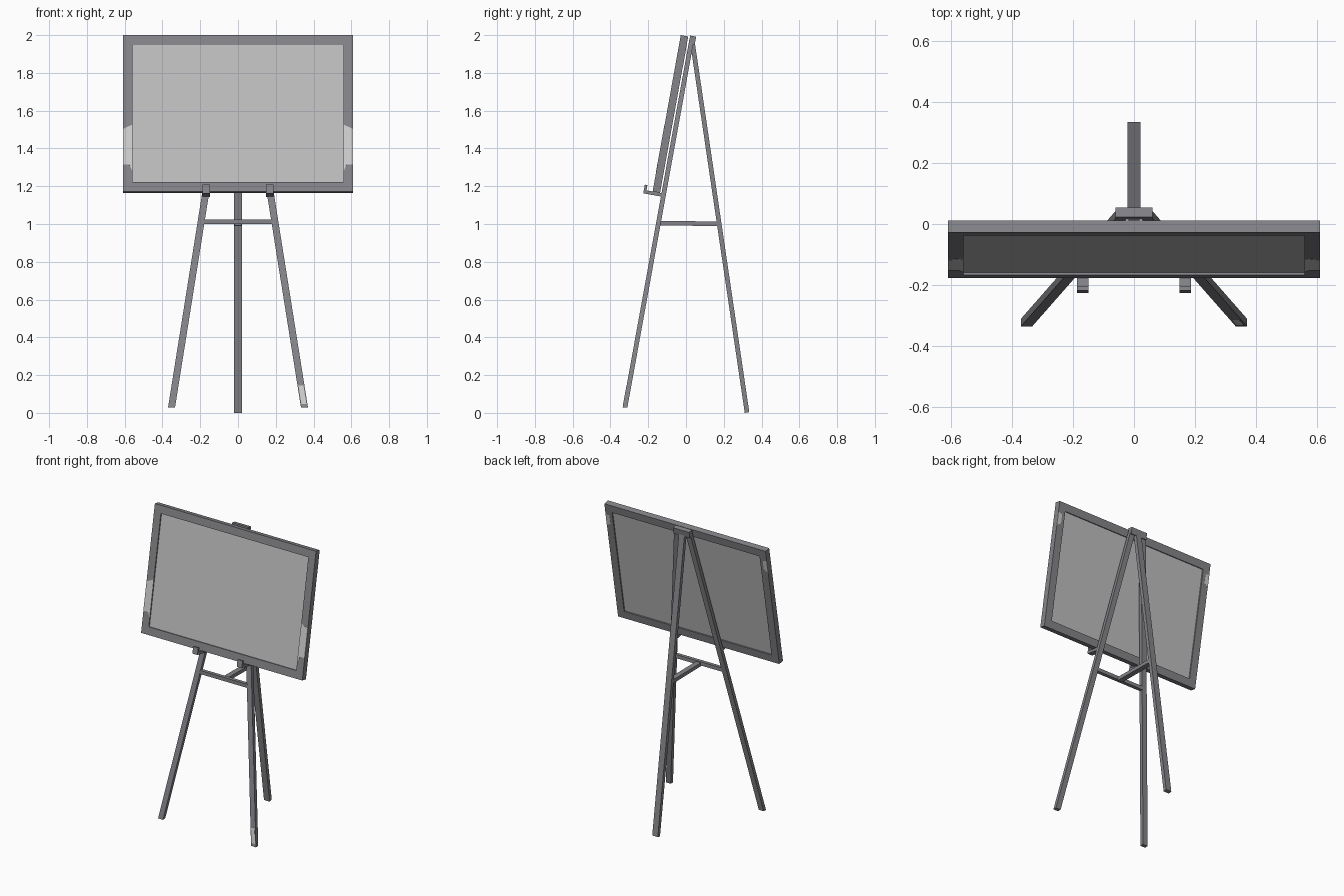
import bpy, bmesh, math
from mathutils import Matrix, Vector

if "Cube" in bpy.data.objects:
    bpy.data.objects.remove(bpy.data.objects["Cube"])


def material(name, rgb):
    m = bpy.data.materials.new(name)
    m.diffuse_color = (*rgb, 1)
    m.use_nodes = True
    m.node_tree.nodes["Principled BSDF"].inputs["Base Color"].default_value = m.diffuse_color
    return m


GREY = material("dark grey wood", (0.235, 0.23, 0.25))
PANEL = material("light grey panel", (0.52, 0.52, 0.52))
WORN = material("worn pale grey", (0.62, 0.62, 0.63))


def prism(name, ring_a, ring_b, mat, matrix=Matrix()):
    """Solid between two matching polygons."""
    bm = bmesh.new()
    a = [bm.verts.new(p) for p in ring_a]
    b = [bm.verts.new(p) for p in ring_b]
    bm.faces.new(a)
    bm.faces.new(b)
    n = len(a)
    for i in range(n):
        j = (i + 1) % n
        bm.faces.new((a[i], a[j], b[j], b[i]))
    bmesh.ops.recalc_face_normals(bm, faces=bm.faces)
    me = bpy.data.meshes.new(name)
    bm.to_mesh(me)
    bm.free()
    me.materials.append(mat)
    ob = bpy.data.objects.new(name, me)
    ob.matrix_world = matrix
    bpy.context.collection.objects.link(ob)
    return ob


def box(name, lo, hi, mat, matrix=Matrix()):
    def ring(z):
        return [(lo[0], lo[1], z), (hi[0], lo[1], z),
                (hi[0], hi[1], z), (lo[0], hi[1], z)]
    return prism(name, ring(lo[2]), ring(hi[2]), mat, matrix)


def leg(name, p0, p1, w, d, mat, end_tilt=0.0):
    """Slanted bar with near-level ends."""
    def ring(p):
        return [Vector(p) + Vector((sx * w / 2, sy * d / 2, sy * end_tilt))
                for sx, sy in ((-1, -1), (1, -1), (1, 1), (-1, 1))]
    return prism(name, ring(p0), ring(p1), mat)


# Board, built upright and leaned back
LEAN = math.radians(10.2)
B = Matrix.Translation((0, -0.0825, 1.5825)) @ Matrix.Rotation(-LEAN, 4, 'X')
W, H, T, F = 0.61, 0.4205, 0.02, 0.052

for s, n in ((-1, "bottom"), (1, "top")):
    a, b = sorted((s * H, s * (H - F)))
    # mitred rails
    prism(n + "_frame_rail",
          [(-W, -T, s * H), (W, -T, s * H), (W - F, -T, s * (H - F)), (-W + F, -T, s * (H - F))],
          [(-W, T, s * H), (W, T, s * H), (W - F, T, s * (H - F)), (-W + F, T, s * (H - F))],
          GREY, B)
for s, n in ((-1, "left"), (1, "right")):
    prism(n + "_frame_stile",
          [(s * W, -T, -H), (s * W, -T, H), (s * (W - F), -T, H - F), (s * (W - F), -T, -H + F)],
          [(s * W, T, -H), (s * W, T, H), (s * (W - F), T, H - F), (s * (W - F), T, -H + F)],
          GREY, B)
    # worn patches on the stile, front and back
    front = [(W, -0.085), (W - F, -0.06), (W - F, -0.315), (W - 0.035, -0.275), (W, -0.275)]
    prism(n + "_front_wear", [(s * x, -T - 0.001, z) for x, z in front],
          [(s * x, -T + 0.002, z) for x, z in front], WORN, B)
    back = [(W, 0.35), (W - 0.03, 0.34), (W - 0.03, 0.28), (W, 0.26)]
    prism(n + "_back_wear", [(s * x, T - 0.002, z) for x, z in back],
          [(s * x, T + 0.001, z) for x, z in back], WORN, B)
    # L-shaped rest holding the board
    prof = [(0.045, -0.439), (-0.067, -0.439), (-0.067, -0.392),
            (-0.053, -0.392), (-0.053, -0.4205), (0.045, -0.4205)]
    prism(n + "_board_rest", [(s * 0.168 - 0.019, y, z) for y, z in prof],
          [(s * 0.168 + 0.019, y, z) for y, z in prof], GREY, B)

box("board_panel", (-W + F - 0.005, -0.012, -H + F - 0.005),
    (W - F + 0.005, 0.012, H - F + 0.005), PANEL, B)

# Front legs
FOOT, TOP = Vector((0.352, -0.323, 0.028)), Vector((0.042, 0.030, 1.975))
for s, n in ((-1, "left"), (1, "right")):
    leg(n + "_front_leg", (s * FOOT.x, FOOT.y, FOOT.z),
        (s * TOP.x, TOP.y, TOP.z), 0.037, 0.025, GREY)
# worn patch low on the right leg
p, q = FOOT.lerp(TOP, 0.01), FOOT.lerp(TOP, 0.06)
off = Vector((0, -0.0125, 0))
leg("leg_wear", p + off, q + off, 0.026, 0.002, WORN)

# Rear leg
leg("rear_leg", (0, 0.323, 0.002), (0, 0.033, 1.97), 0.042, 0.024, GREY, 0.002)

# Hinge block at the top, leaning with the board
box("top_block", (-0.061, -0.016, -0.022), (0.061, 0.016, 0.022), GREY,
    Matrix.Translation((0, 0.034, 1.973)) @ Matrix.Rotation(-LEAN, 4, 'X'))

# Cross bar between the front legs and brace to the rear leg
box("front_cross_bar", (-0.185, -0.157, 0.999), (0.185, -0.133, 1.024), GREY)
prism("rear_brace",
      [(x, -0.14, z) for x, z in ((-0.018, 0.993), (0.018, 0.993), (0.018, 1.017), (-0.018, 1.017))],
      [(x, 0.17, z) for x, z in ((-0.018, 0.989), (0.018, 0.989), (0.018, 1.013), (-0.018, 1.013))],
      GREY)
